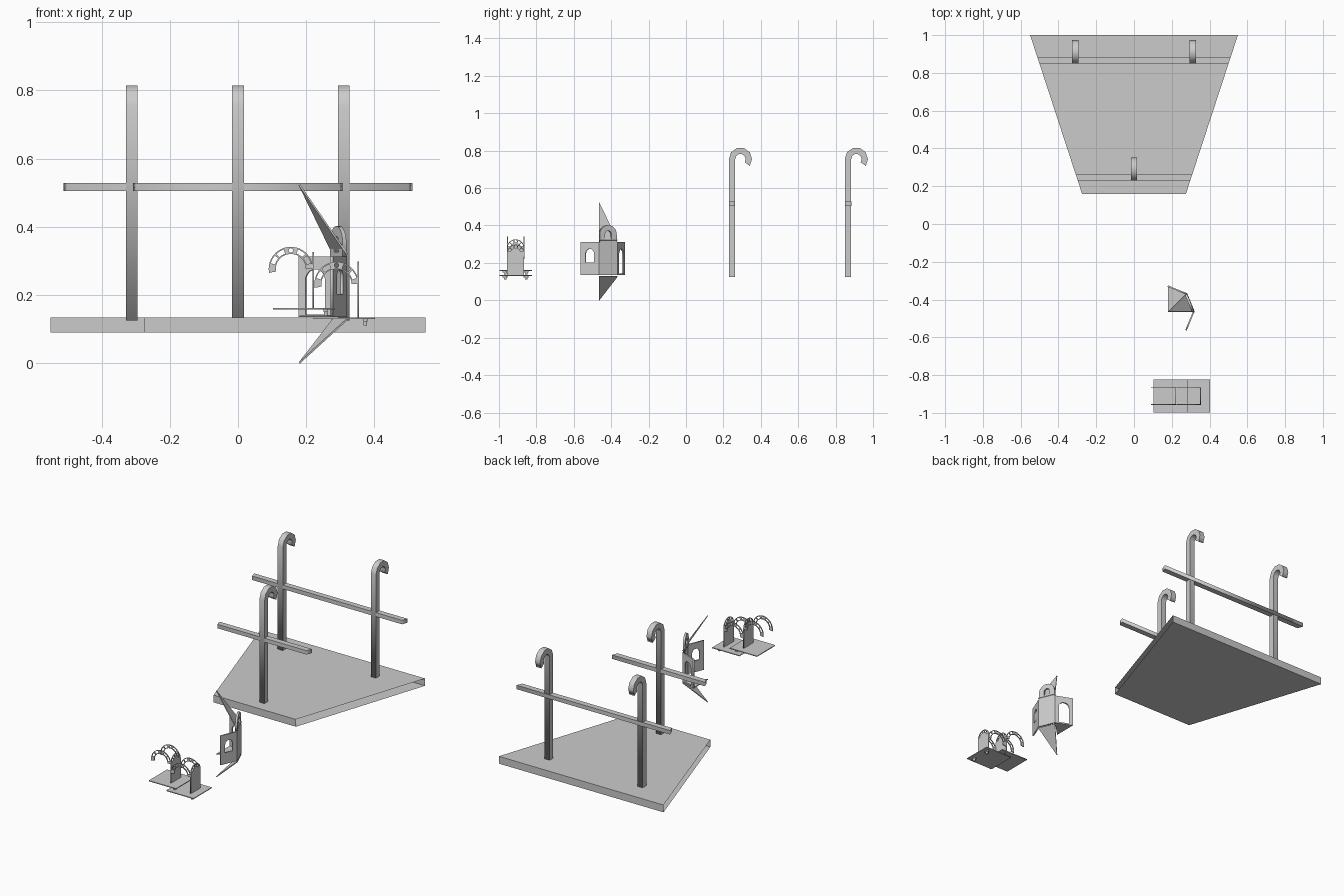
import bpy, bmesh
from math import cos, sin, radians
from mathutils import Vector, Matrix

if "Cube" in bpy.data.objects:
    bpy.data.objects.remove(bpy.data.objects["Cube"])

X, Y, Z = Vector((1, 0, 0)), Vector((0, 1, 0)), Vector((0, 0, 1))


def plate(name, loops, thick, origin, u, v):
    """Flat plate from an outline and holes, drawn in the u/v plane at origin."""
    cu = bpy.data.curves.new(name, 'CURVE')
    cu.dimensions = '2D'
    cu.fill_mode = 'BOTH'
    cu.extrude = thick / 2
    for loop in loops:
        sp = cu.splines.new('POLY')
        sp.points.add(len(loop) - 1)
        for p, (a, b) in zip(sp.points, loop):
            p.co = (a, b, 0, 1)
        sp.use_cyclic_u = True
    tmp = bpy.data.objects.new(name + "_outline", cu)
    bpy.context.collection.objects.link(tmp)
    dg = bpy.context.evaluated_depsgraph_get()
    me = bpy.data.meshes.new_from_object(tmp.evaluated_get(dg))
    bpy.data.objects.remove(tmp)
    m = Matrix((u, v, u.cross(v))).transposed().to_4x4()
    m.translation = origin
    me.transform(m)
    ob = bpy.data.objects.new(name, me)
    bpy.context.collection.objects.link(ob)
    return ob


def mesh(name, verts, faces, thick=0):
    me = bpy.data.meshes.new(name)
    me.from_pydata(verts, [], faces)
    bm = bmesh.new()
    bm.from_mesh(me)
    bmesh.ops.recalc_face_normals(bm, faces=bm.faces)
    bm.to_mesh(me)
    bm.free()
    ob = bpy.data.objects.new(name, me)
    bpy.context.collection.objects.link(ob)
    if thick:
        s = ob.modifiers.new("thickness", 'SOLIDIFY')
        s.thickness, s.offset = thick, 0
    return ob


def box(name, x0, x1, y0, y1, z0, z1):
    return plate(name, [[(x0, y0), (x1, y0), (x1, y1), (x0, y1)]],
                 z1 - z0, Z * (z0 + z1) / 2, X, Y)


def arc(cx, cy, r, a0, a1, n):
    angs = [radians(a0 + (a1 - a0) * i / n) for i in range(n + 1)]
    return [(cx + r * cos(a), cy + r * sin(a)) for a in angs]


def arch(cx, z0, z1, hw):
    return [(cx - hw, z0), (cx + hw, z0)] + arc(cx, z1 - hw, hw, 0, 180, 12)


def band(cx, cy, r0, r1, a0, a1, n):
    return arc(cx, cy, r1, a0, a1, n) + arc(cx, cy, r0, a1, a0, n)


def tracery(cx, cy, r0, r1):
    """Ring of curved slots with one round hole at the crown."""
    slots = [band(cx, cy, r0, r1, a, a + 24, 4) for a in (16, 46, 110, 140)]
    return slots + [arc(cx, cy + (r0 + r1) / 2, (r1 - r0) / 2, 0, 330, 11)]


# Tapered deck, open at its two slanted sides
v = [(s * hw, y, z) for z in (0.09, 0.134) for s, hw, y in
     ((-1, .275, .16), (1, .275, .16), (1, .55, 1), (-1, .55, 1))]
mesh("deck", v, [(3, 2, 1, 0), (4, 5, 6, 7), (0, 1, 5, 4), (2, 3, 7, 6)])

# Hooked posts
for name, x, y in (("front_post", 0, .229), ("rear_post_left", -.312, .849),
                   ("rear_post_right", .31, .849)):
    prof = ([(y, .125)] + arc(y + .062, .755, .062, 180, -36, 6)
            + arc(y + .062, .755, .028, -36, 180, 6) + [(y + .034, .125)])
    plate(name, [prof], .034, X * x, Y, Z)

# Cross rails with ends cut to the deck taper
for name, y in (("front_rail", .229), ("rear_rail", .85)):
    h0, h1 = (.275 + (t - .16) * .327 for t in (y, y + .034))
    plate(name, [[(-h0, y), (h0, y), (h1, y + .034), (-h1, y + .034)]],
          .024, Z * .517, X, Y)

# Partial octagonal turret
C, R = Vector((.18, -.465, 0)), .14


def corner(deg, z=0):
    return C + Vector((R * cos(radians(deg)), R * sin(radians(deg)), z))


CH = (corner(45) - corner(0)).length


def wall(name, a, b, loops, thick=.008):
    p, q = corner(a), corner(b)
    u = (q - p).normalized()
    return plate(name, loops, thick, p - u.cross(Z) * thick / 2, u, Z)


side = [(0, .135), (CH, .135), (CH, .312), (0, .312)]
wall("door_wall", 45, 90, [side, arch(CH / 2, .143, .275, .031)])
wall("plain_wall", 0, 45, [side])
wall("window_wall", -45, 0, [side, arch(CH / 2, .203, .275, .024)])
wall("dormer", 0, 45, [arch(CH / 2, .312, .402, .049),
                       arch(CH / 2, .326, .372, .018)], .012)
mesh("turret_floor", [C + Z * .137, corner(45, .137), corner(90, .137)], [(0, 1, 2)], .005)
mesh("spire_segment", [C + Z * .523, corner(0, .32), corner(45, .32)], [(0, 1, 2)], .005)
mesh("lower_cone_segment", [C, corner(0, .128), corner(45, .128)], [(0, 1, 2)], .005)

# Two balcony pieces
YC = -.911
for tag, px, bx, pz, ax, az in (("left", .103, .221, .160, .155, .276),
                                ("right", .220, .353, .132, .289, .232)):
    box("balcony_floor_" + tag, px, px + .182, YC - .087, YC + .087, pz - .003, pz + .002)
    top = pz + .166
    plate("balcony_panel_" + tag,
          [arch(YC, pz, top, .046)] + tracery(YC, top - .046, .028, .042),
          .005, X * bx, Y, Z)
    for s in (-1, 1):
        # Curved bracket arm and foot
        plate("balcony_arm_" + tag,
              [band(ax, az, .044, .065, 0, 190, 20)] + tracery(ax, az, .048, .061),
              .005, Y * (YC + s * .044), X, Z)
        y = YC + s * .056
        fx = px + .154
        box("balcony_foot_" + tag, fx - .006, fx + .006, y - .013, y + .013,
            pz - .01, pz - .003)
        box("balcony_foot_tip_" + tag, fx - .005, fx + .005, y - .007, y + .007,
            pz - .022, pz - .01)
